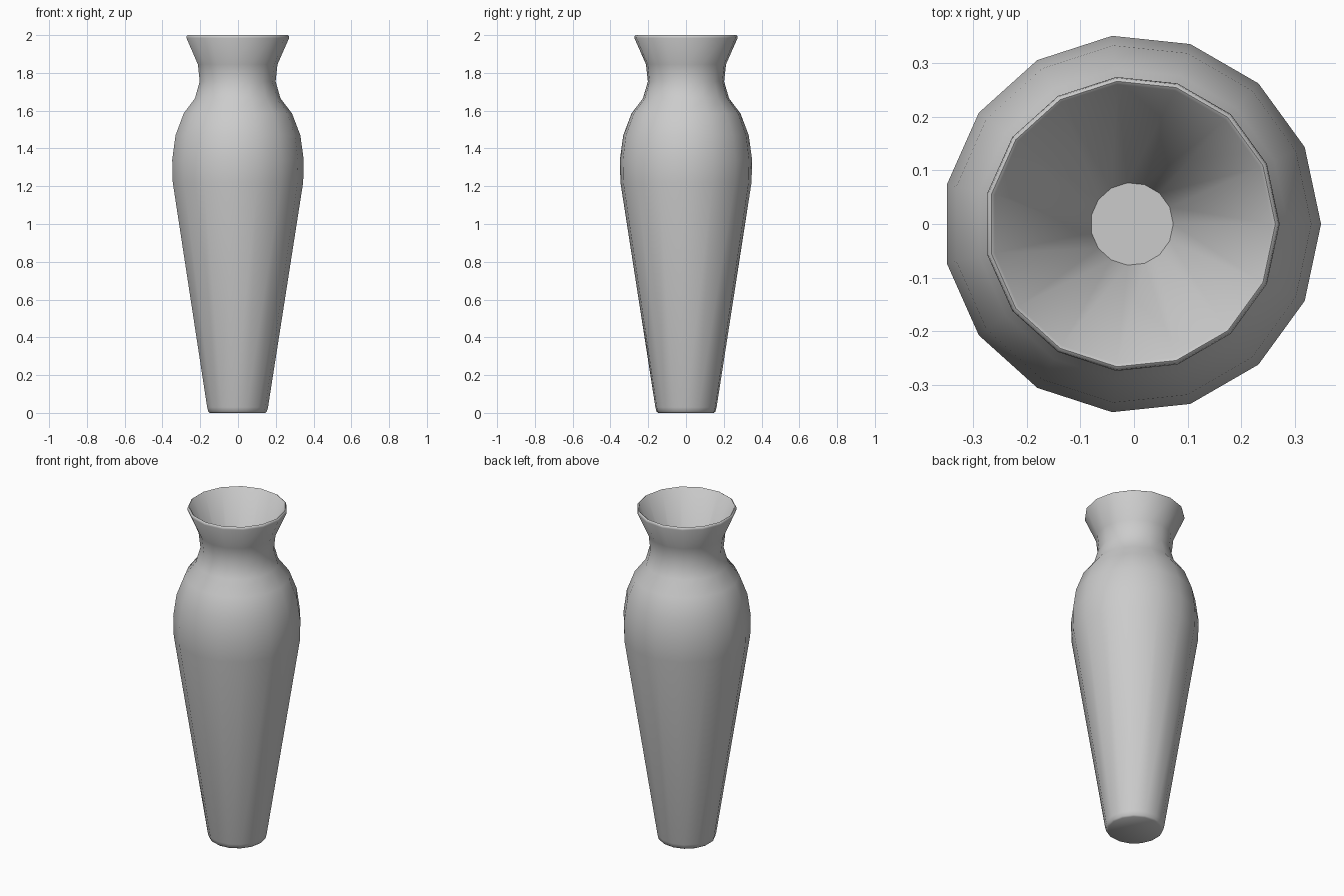
import bpy, bmesh, math

if "Cube" in bpy.data.objects:
    bpy.data.objects.remove(bpy.data.objects["Cube"])

SIDES = 15
CX = -0.004  # odd side count: shift so the bounds are centred

# (radius, height) from the base up the outside, over the lip, down the inside
PROFILE = [
    (0.148, 0.0), (0.157, 0.007), (0.163, 0.03),          # foot
    (0.349, 1.22), (0.352, 1.34), (0.334, 1.47),          # body and shoulder
    (0.290, 1.585), (0.229, 1.665), (0.203, 1.755),       # neck
    (0.213, 1.845), (0.275, 1.985),                       # flared mouth
    (0.273, 1.996), (0.267, 2.0), (0.261, 1.996),         # rounded lip
    (0.077, 1.5),                                         # funnel inside
]

# Vase body: revolve the profile
bm = bmesh.new()
rings = []
for r, z in PROFILE:
    rings.append([bm.verts.new((CX + r * math.cos(2 * math.pi * i / SIDES),
                                r * math.sin(2 * math.pi * i / SIDES), z))
                  for i in range(SIDES)])
for low, high in zip(rings, rings[1:]):
    for i in range(SIDES):
        j = (i + 1) % SIDES
        bm.faces.new((low[i], low[j], high[j], high[i]))

# Base and inner floor
bm.faces.new(rings[0][::-1])
bm.faces.new(rings[-1])
bmesh.ops.recalc_face_normals(bm, faces=bm.faces)

mesh = bpy.data.meshes.new("vase")
bm.to_mesh(mesh)
bm.free()
vase = bpy.data.objects.new("vase", mesh)
bpy.context.collection.objects.link(vase)

# Smooth sides, crisp floor edge
bpy.context.view_layer.objects.active = vase
vase.select_set(True)
bpy.ops.object.shade_smooth_by_angle(angle=math.radians(55))
